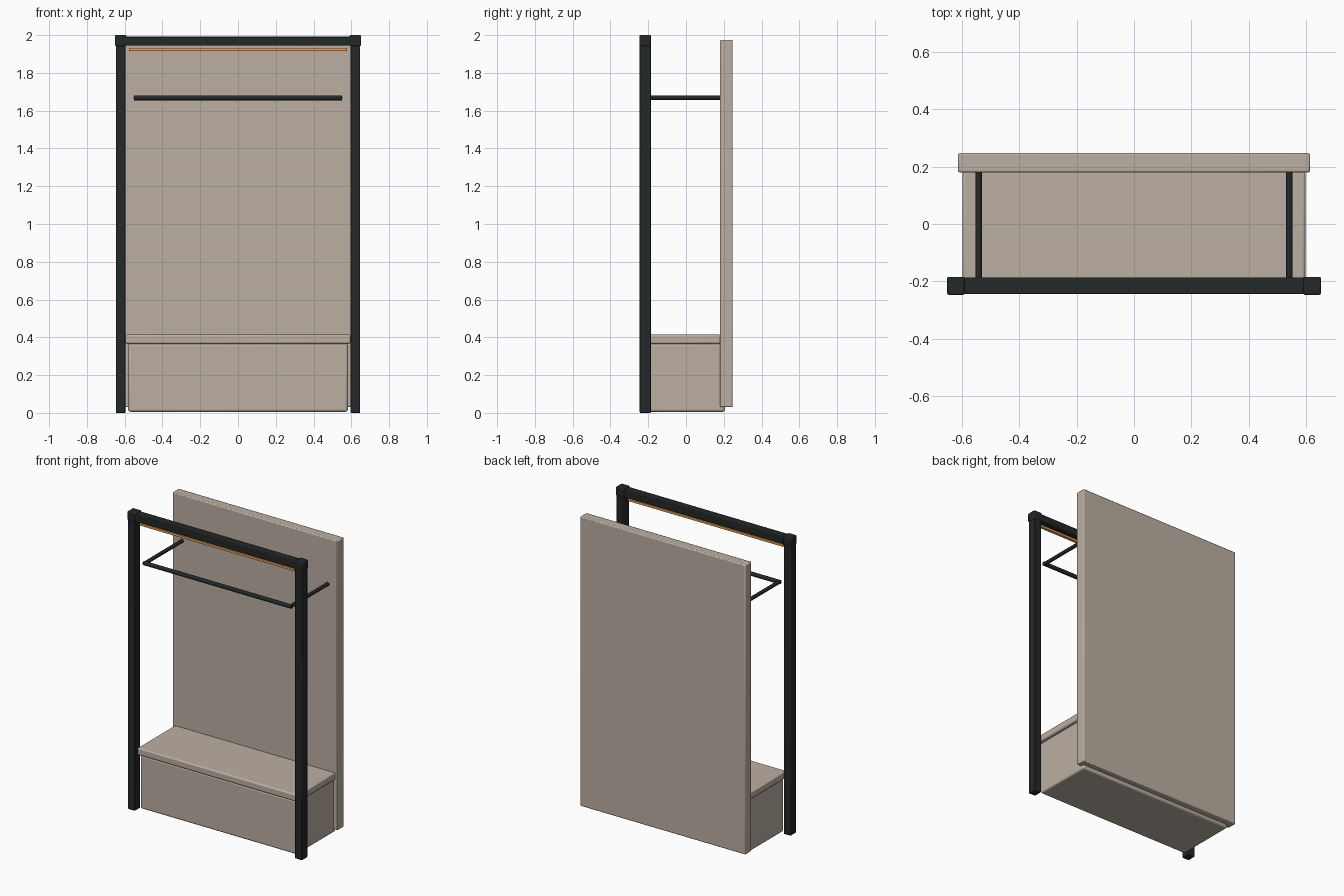
import bpy
from mathutils import Vector

if "Cube" in bpy.data.objects:
    bpy.data.objects.remove(bpy.data.objects["Cube"])


def material(name, rgb):
    m = bpy.data.materials.new(name)
    m.diffuse_color = (*rgb, 1)
    m.use_nodes = True
    m.node_tree.nodes["Principled BSDF"].inputs["Base Color"].default_value = m.diffuse_color
    return m


TAN = material("tan_board", (0.50, 0.43, 0.36))
DARK = material("dark_metal", (0.018, 0.021, 0.021))
AMBER = material("amber_light", (0.80, 0.36, 0.10))


def finish(ob, name, mat):
    ob.name = name
    ob.data.materials.append(mat)
    bpy.ops.object.shade_smooth_by_angle()
    return ob


def box(name, lo, hi, mat, bevel, segments=2):
    """Bevelled box spanning the corners lo and hi."""
    lo, hi = Vector(lo), Vector(hi)
    bpy.ops.mesh.primitive_cube_add(size=1, location=(lo + hi) / 2)
    ob = bpy.context.object
    ob.scale = hi - lo
    bpy.ops.object.transform_apply(location=False, rotation=False, scale=True)
    mod = ob.modifiers.new("soft_edges", 'BEVEL')
    mod.width, mod.segments = bevel, segments
    return finish(ob, name, mat)


def rod(name, a, b, radius, mat):
    """Round bar from a to b."""
    a, b = Vector(a), Vector(b)
    bpy.ops.mesh.primitive_cylinder_add(vertices=20, radius=radius, depth=(b - a).length,
                                        location=(a + b) / 2)
    ob = bpy.context.object
    ob.rotation_euler = (b - a).to_track_quat('Z', 'Y').to_euler()
    return finish(ob, name, mat)


# Back board, storage bench and its lid
box("back_panel", (-0.614, 0.180, 0.03), (0.614, 0.247, 1.975), TAN, 0.006)
box("bench_box", (-0.582, -0.207, 0.006), (0.582, 0.207, 0.367), TAN, 0.012, 3)
box("bench_lid", (-0.597, -0.217, 0.366), (0.597, 0.185, 0.414), TAN, 0.009, 3)

# Front frame: posts, corner blocks and top beam
for side, s in (("left", -1), ("right", 1)):
    x0, x1 = sorted((s * 0.595, s * 0.647))
    box(f"{side}_post", (x0, -0.245, 0), (x1, -0.186, 1.96), DARK, 0.004)
    x0, x1 = sorted((s * 0.591, s * 0.651))
    box(f"{side}_corner_block", (x0, -0.247, 1.942), (x1, -0.184, 2.0), DARK, 0.005)
    # Hanging rail arm reaching back to the board
    rod(f"{side}_rail_arm", (s * 0.541, -0.215, 1.668), (s * 0.541, 0.185, 1.668), 0.012, DARK)
box("top_beam", (-0.60, -0.244, 1.945), (0.60, -0.186, 1.993), DARK, 0.004)

# Hanging rail and light strip under the beam
rod("hanging_rail", (-0.55, -0.215, 1.668), (0.55, -0.215, 1.668), 0.0135, DARK)
box("light_strip", (-0.577, -0.225, 1.916), (0.577, -0.205, 1.932), AMBER, 0.002)
